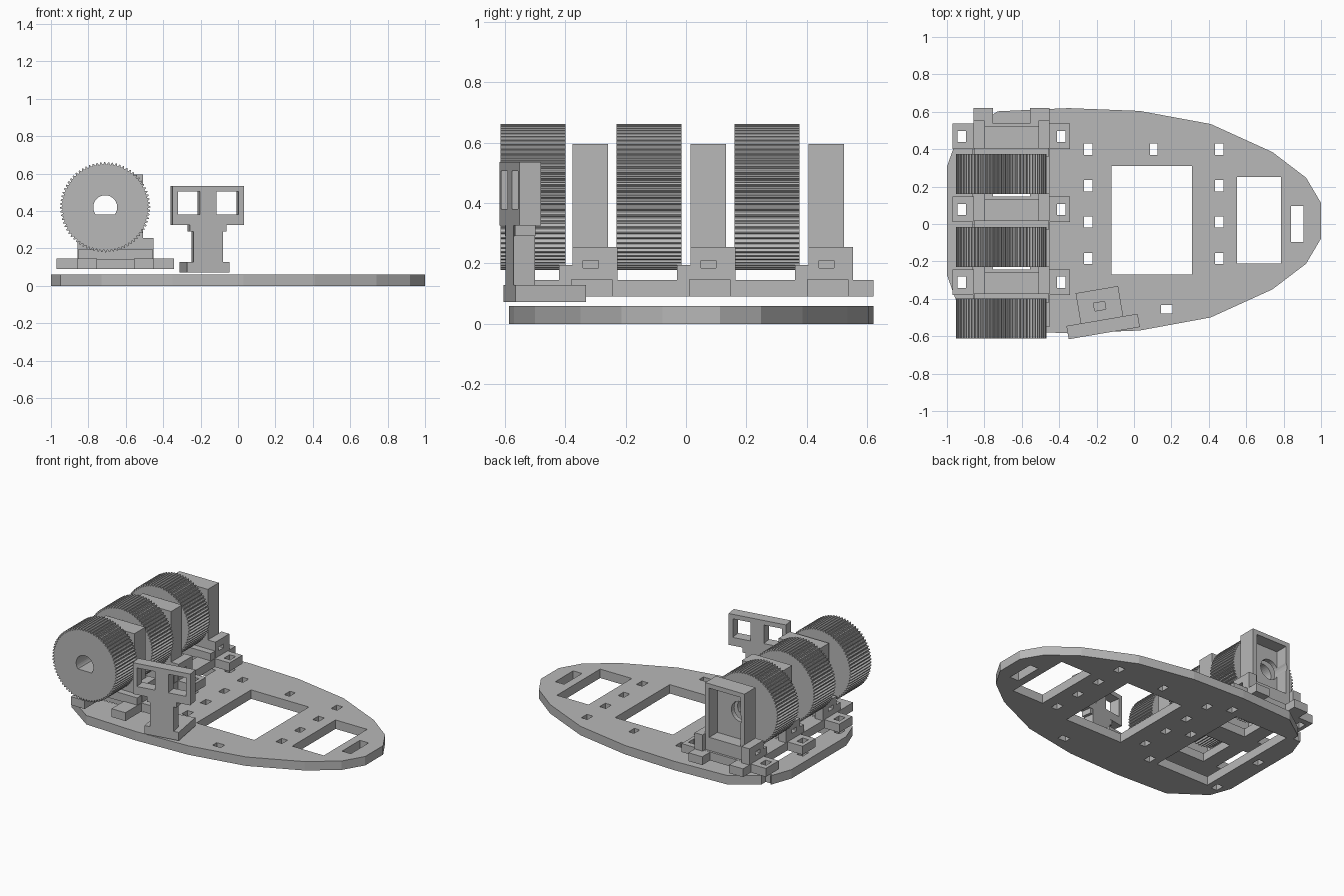
import bpy, bmesh, math
from mathutils import Matrix, Vector

if "Cube" in bpy.data.objects:
    bpy.data.objects.remove(bpy.data.objects["Cube"])

grey = bpy.data.materials.new("plain grey")
grey.use_nodes = True
COLOUR = (0.48, 0.48, 0.48, 1)
grey.diffuse_color = COLOUR
grey.node_tree.nodes["Principled BSDF"].inputs["Base Color"].default_value = COLOUR


def finish(bm, name):
    bmesh.ops.recalc_face_normals(bm, faces=bm.faces)
    mesh = bpy.data.meshes.new(name)
    bm.to_mesh(mesh)
    bm.free()
    mesh.materials.append(grey)
    obj = bpy.data.objects.new(name, mesh)
    bpy.context.collection.objects.link(obj)
    return obj


def boxes(name, *spans):
    """One mesh of boxes, each given as x0, x1, y0, y1, z0, z1."""
    bm = bmesh.new()
    for x0, x1, y0, y1, z0, z1 in spans:
        centre = Vector((x0 + x1, y0 + y1, z0 + z1)) / 2
        size = Matrix.Diagonal((x1 - x0, y1 - y0, z1 - z0, 1))
        bmesh.ops.create_cube(bm, size=1, matrix=Matrix.Translation(centre) @ size)
    return finish(bm, name)


def prism(name, points, depth):
    """Extrude an outline of 3D points along a vector."""
    bm = bmesh.new()
    face = bm.faces.new([bm.verts.new(p) for p in points])
    new = bmesh.ops.extrude_face_region(bm, geom=[face])["geom"]
    bmesh.ops.translate(bm, vec=depth, verts=[v for v in new if isinstance(v, bmesh.types.BMVert)])
    return finish(bm, name)


def cut(obj, cutter):
    mod = obj.modifiers.new("cut", "BOOLEAN")
    mod.operation = "DIFFERENCE"
    mod.solver = "EXACT"
    mod.object = cutter
    bpy.context.view_layer.objects.active = obj
    bpy.ops.object.modifier_apply(modifier=mod.name)
    bpy.data.objects.remove(cutter)


def hole(x, y, w, d):
    return (x - w / 2, x + w / 2, y - d / 2, y + d / 2, -0.1, 0.3)


PITCH = 0.39
AXLE_X, AXLE_Z = -0.71, 0.42
MID_X = -0.655
ROWS = [0.405 - i * PITCH for i in range(3)]

# Base plate: half outline mirrored about its long axis
AXIS_Y = 0.0175
half = [(1, 0.095), (0.92, 0.23), (0.74, 0.367), (0.41, 0.517), (0.03, 0.587),
        (-0.35, 0.602), (-0.73, 0.585), (-0.95, 0.43), (-1, 0.29)]
outline = [(x, AXIS_Y + y, 0) for x, y in half]
outline += [(x, AXIS_Y - y, 0) for x, y in reversed(half)]
plate = prism("base_plate", outline, (0, 0, 0.06))
openings = [(-0.12, 0.31, -0.27, 0.31, -0.1, 0.3), (0.55, 0.785, -0.21, 0.25, -0.1, 0.3),
            (0.84, 0.905, -0.095, 0.095, -0.1, 0.3), (-0.86, -0.46, -0.33, 0.42, -0.1, 0.3)]
for x in (-0.245, 0.455):
    openings += [hole(x, y, 0.045, 0.06) for y in (0.4, 0.205, 0.01, -0.185)]
openings += [hole(0.105, 0.4, 0.04, 0.06), hole(0.175, -0.455, 0.06, 0.045)]
for y in ROWS:
    openings += [hole(MID_X + s * 0.267, y + 0.063, 0.045, 0.06) for s in (-1, 1)]
cut(plate, boxes("plate_cutter", *openings))


# Toothed wheels with a D-shaped bore
def wheel(name, y):
    teeth = 72
    ring = []
    for i in range(teeth * 4):
        r = 0.241 if i % 4 < 2 else 0.229
        a = 2 * math.pi * i / (teeth * 4)
        ring.append((AXLE_X + r * math.cos(a), y, AXLE_Z + r * math.sin(a)))
    obj = prism(name, ring, (0, 0.215, 0))
    start = math.asin(-0.6)
    sweep = math.pi - 2 * start
    bore = []
    for i in range(25):
        a = start + sweep * i / 24
        bore.append((AXLE_X + 0.064 * math.cos(a), y - 0.1, AXLE_Z + 0.064 * math.sin(a)))
    cut(obj, prism("bore_cutter", bore, (0, 0.5, 0)))


# Motor brackets: foot, rails, shoulders and an open-backed housing
def bracket(n, y):
    foot = boxes(f"bracket_foot_{n}", (-0.97, -0.343, y - 0.005, y + 0.132, 0.09, 0.147))
    cut(foot, boxes("foot_cutter", *[hole(MID_X + s * 0.267, y + 0.063, 0.045, 0.06)
                                     for s in (-1, 1)]))
    sides = []
    for s in (-1, 1):
        a, b = sorted((MID_X + s * 0.1, MID_X + s * 0.203))
        sides.append((a, b, y - 0.175, y + 0.215, 0.09, 0.146))
    boxes(f"bracket_rails_{n}", *sides)
    boxes(f"bracket_step_{n}", (-0.855, -0.455, y - 0.045, y + 0.003, 0.14, 0.195))

    shoulders = boxes(f"bracket_shoulders_{n}",
                      (-0.858, -0.8, y, y + 0.148, 0.145, 0.255),
                      (-0.51, -0.452, y, y + 0.148, 0.145, 0.255))
    cut(shoulders, boxes("slot_cutter", (-1, -0.3, y + 0.035, y + 0.085, 0.185, 0.21)))

    housing = boxes(f"motor_housing_{n}", (-0.8, -0.508, y, y + 0.117, 0.145, 0.595))
    cut(housing, boxes("cavity_cutter", (-0.77, -0.538, y + 0.03, y + 0.3, 0.235, 0.565)))
    shaft = [(AXLE_X + 0.068 * math.cos(a), y - 0.1, AXLE_Z + 0.068 * math.sin(a))
             for a in (2 * math.pi * i / 24 for i in range(24))]
    cut(housing, prism("shaft_cutter", shaft, (0, 0.3, 0)))


for n, row in enumerate(ROWS, 1):
    wheel(f"wheel_{n}", row - 0.245 if n < 3 else -0.619 + 0.006)
    bracket(n, row)

# Sensor mount: windowed head on a stem and base, turned slightly
head = boxes("sensor_head", (-0.193, 0.193, -0.036, 0.036, 0.325, 0.535))
cut(head, boxes("window_cutter", *[(s * 0.105 - 0.06, s * 0.105 + 0.06, -0.2, 0.2, 0.38, 0.505)
                                   for s in (-1, 1)]))
stem = boxes("sensor_stem", (-0.08, 0.08, -0.036, 0.036, 0.075, 0.33),
             (-0.1, 0.1, -0.034, 0.034, 0.29, 0.328))
base = boxes("sensor_base", (-0.115, 0.115, -0.036, 0.2, 0.072, 0.128))
cut(base, boxes("base_cutter", hole(0, 0.11, 0.06, 0.042)))
for part in (head, stem, base):
    part.matrix_world = Matrix.Translation((-0.165, -0.548, 0)) @ Matrix.Rotation(math.radians(9.7), 4, "Z")
